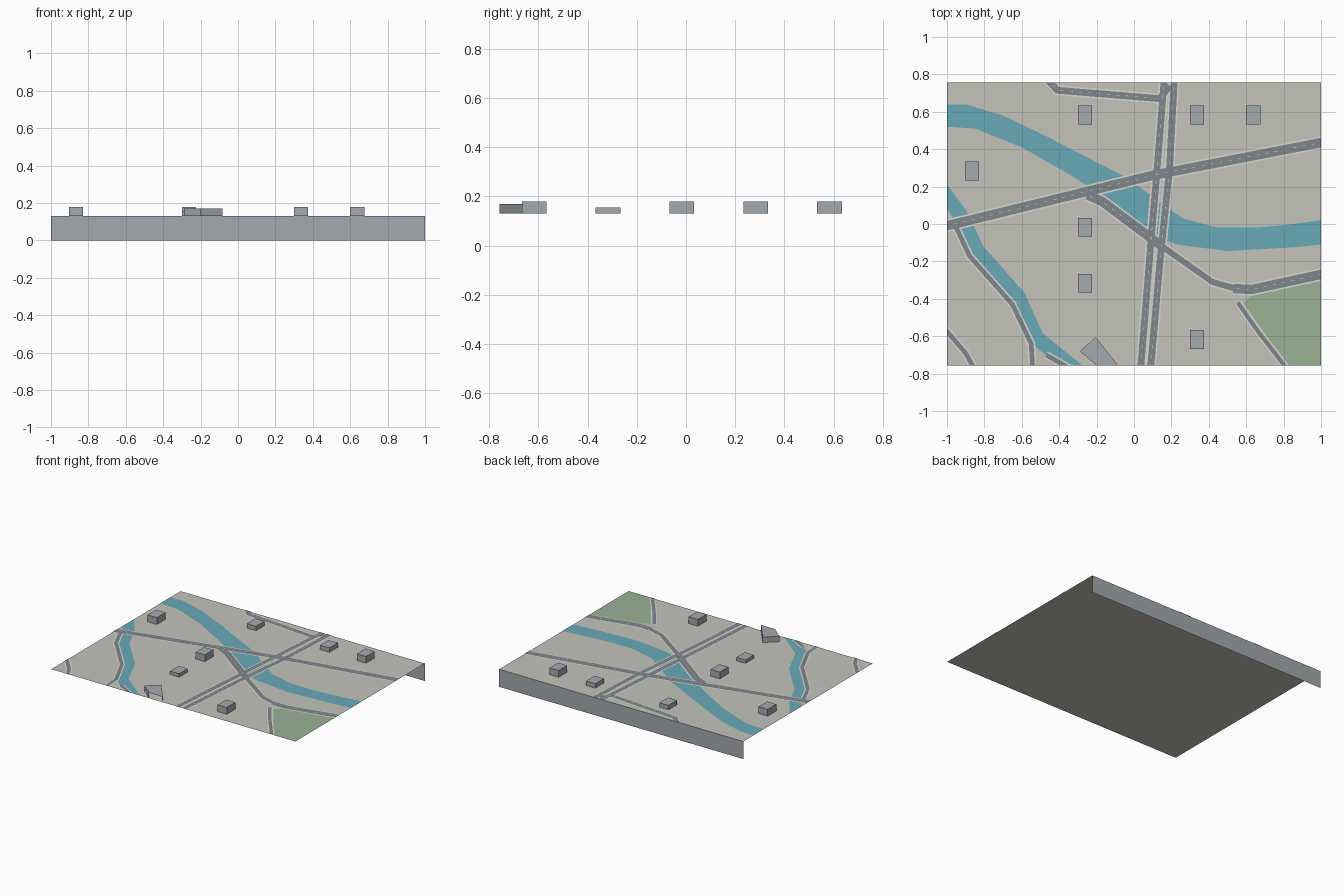
import bpy, bmesh, math
from mathutils import Vector

if "Cube" in bpy.data.objects:
    bpy.data.objects.remove(bpy.data.objects["Cube"])

X, Y, Z = 1.0, 0.757, 0.13


def material(name, r, g, b):
    m = bpy.data.materials.new(name)
    m.diffuse_color = (r, g, b, 1)
    m.use_nodes = True
    m.node_tree.nodes["Principled BSDF"].inputs["Base Color"].default_value = m.diffuse_color
    return m


LAND = material("land", .55, .55, .50)
KERB = material("kerb", .68, .68, .64)
ROAD = material("asphalt", .21, .24, .26)
PAINT = material("paint", .62, .64, .65)
WATER = material("water", .14, .40, .47)
GRASS = material("grass", .32, .45, .30)
WALL = material("building", .36, .40, .42)


def finish(name, bm, mat, clip=True):
    # Trim everything to the edge of the map
    if clip:
        for co, no in (((X, 0, 0), (1, 0, 0)), ((-X, 0, 0), (-1, 0, 0)),
                       ((0, Y, 0), (0, 1, 0)), ((0, -Y, 0), (0, -1, 0))):
            bmesh.ops.bisect_plane(bm, geom=bm.verts[:] + bm.edges[:] + bm.faces[:], dist=1e-5,
                                   plane_co=co, plane_no=no, clear_outer=True)
    me = bpy.data.meshes.new(name)
    bm.to_mesh(me)
    bm.free()
    me.materials.append(mat)
    ob = bpy.data.objects.new(name, me)
    bpy.context.collection.objects.link(ob)
    return ob


def polygon(name, pts, z, mat):
    bm = bmesh.new()
    f = bm.faces.new([bm.verts.new((x, y, z)) for x, y in pts])
    f.normal_update()
    if f.normal.z < 0:
        f.normal_flip()
    bmesh.ops.triangulate(bm, faces=[f])
    finish(name, bm, mat)


def ribbon(name, pts, width, z, mat):
    # Flat mitred strip along a path
    p = [Vector(q) for q in pts]
    bm = bmesh.new()
    last = None
    for i, c in enumerate(p):
        a = (c - p[i - 1]).normalized() if i else (p[1] - c).normalized()
        b = (p[i + 1] - c).normalized() if i < len(p) - 1 else a
        t = (a + b).normalized()
        n = Vector((-t.y, t.x)) * (width / 2 / max(t.dot(a), .5))
        pair = [bm.verts.new((*(c + n), z)), bm.verts.new((*(c - n), z))]
        if last:
            bm.faces.new((last[0], last[1], pair[1], pair[0]))
        last = pair
    finish(name, bm, mat)


def dashes(name, pts, z):
    bm = bmesh.new()
    for q, r in zip(pts, pts[1:]):
        a, b = Vector(q), Vector(r)
        d = (b - a).normalized()
        n = Vector((-d.y, d.x)) * .0015
        for i in range(int((b - a).length / .05)):
            s = a + d * (.05 * i + .015)
            e = s + d * .018
            bm.faces.new([bm.verts.new((*v, z)) for v in (s + n, s - n, e - n, e + n)])
    finish(name, bm, PAINT)


def building(name, base, top):
    # Walls and roof, open underneath
    bm = bmesh.new()
    lo = [bm.verts.new((x, y, Z)) for x, y in base]
    hi = [bm.verts.new((x, y, top)) for x, y in base]
    for i in range(4):
        j = (i + 1) % 4
        bm.faces.new((lo[i], lo[j], hi[j], hi[i]))
    bm.faces.new(hi)
    return finish(name, bm, WALL)


# Ground sheet and back skirt
polygon("ground", [(-X, -Y), (X, -Y), (X, Y), (-X, Y)], Z, LAND)
bm = bmesh.new()
bm.faces.new([bm.verts.new(c) for c in ((X, Y, 0), (-X, Y, 0), (-X, Y, Z), (X, Y, Z))])
finish("back_skirt", bm, WALL, clip=False)

# Water and park
polygon("river", [(-1, .64), (-.9, .64), (-.7, .58), (-.45, .46), (-.18, .32), (-.04, .25),
                  (.12, .13), (.26, .03), (.45, -.02), (.65, -.02), (.85, 0), (1, .02),
                  (1, -.11), (.85, -.125), (.5, -.145), (.23, -.11), (.1, -.06),
                  (-.2, .17), (-.32, .25), (-.6, .41), (-.85, .51), (-1, .52)], Z + .0008, WATER)
ribbon("stream", [(-1.04, .2), (-.93, .05), (-.84, -.14), (-.62, -.39), (-.52, -.61), (-.26, -.82)],
       .08, Z + .0008, WATER)
polygon("park", [(.585, -.42), (.63, -.38), (1, -.305), (1, -Y), (.82, -Y)], Z + .0008, GRASS)

# Roads: path, width, centre dashes
roads = {
    "main_road": ([(-1.03, -.017), (.1, .26), (1.03, .441)], .05, True),
    "avenue_west": ([(.035, -.78), (.09, -.1), (.12, .25), (.162, .78)], .036, True),
    "avenue_east": ([(.088, -.78), (.14, -.19), (.19, .3), (.216, .78)], .036, True),
    "riverside_road": ([(-.25, .155), (-.17, .12), (.15, -.12)], .05, True),
    "link_road": ([(.15, -.12), (.42, -.31), (.54, -.345)], .032, False),
    "east_road": ([(.53, -.345), (.63, -.35), (1.03, -.263)], .05, True),
    "north_road": ([(-.48, .79), (-.41, .715), (.14, .67), (.19, .74)], .036, True),
    "west_lane": ([(-.95, -.02), (-.88, -.17), (-.65, -.43), (-.55, -.64), (-.54, -.8)], .025, False),
    "corner_lane": ([(-1.03, -.54), (-.9, -.69), (-.84, -.8)], .025, False),
    "south_lane": ([(-.47, -.7), (-.33, -.78)], .025, False),
    "park_lane": ([(.555, -.42), (.66, -.57), (.83, -.79)], .022, False),
}
for i, (name, (path, width, marked)) in enumerate(roads.items()):
    ribbon(name + "_kerb", path, width + .018, Z + .0014, KERB)
    ribbon(name, path, width, Z + .0022 + i * .00005, ROAD)
    if marked:
        dashes(name + "_dashes", path, Z + .0032)

# Block buildings
for i, (x, y, top) in enumerate([(-.865, .283, .18), (-.2625, .583, .163), (.3375, .583, .163),
                                 (.6375, .583, .18), (-.2625, -.017, .18), (-.2625, -.317, .155),
                                 (.3375, -.617, .18)]):
    w, d = .0375, .05
    building(f"building_{i + 1}", [(x - w, y - d), (x + w, y - d), (x + w, y + d), (x - w, y + d)], top)

# Angled hall, cut by the map edge
building("angled_hall", [(-.29, -.68), (-.168, -.782), (-.064, -.782), (-.205, -.605)], .17)
